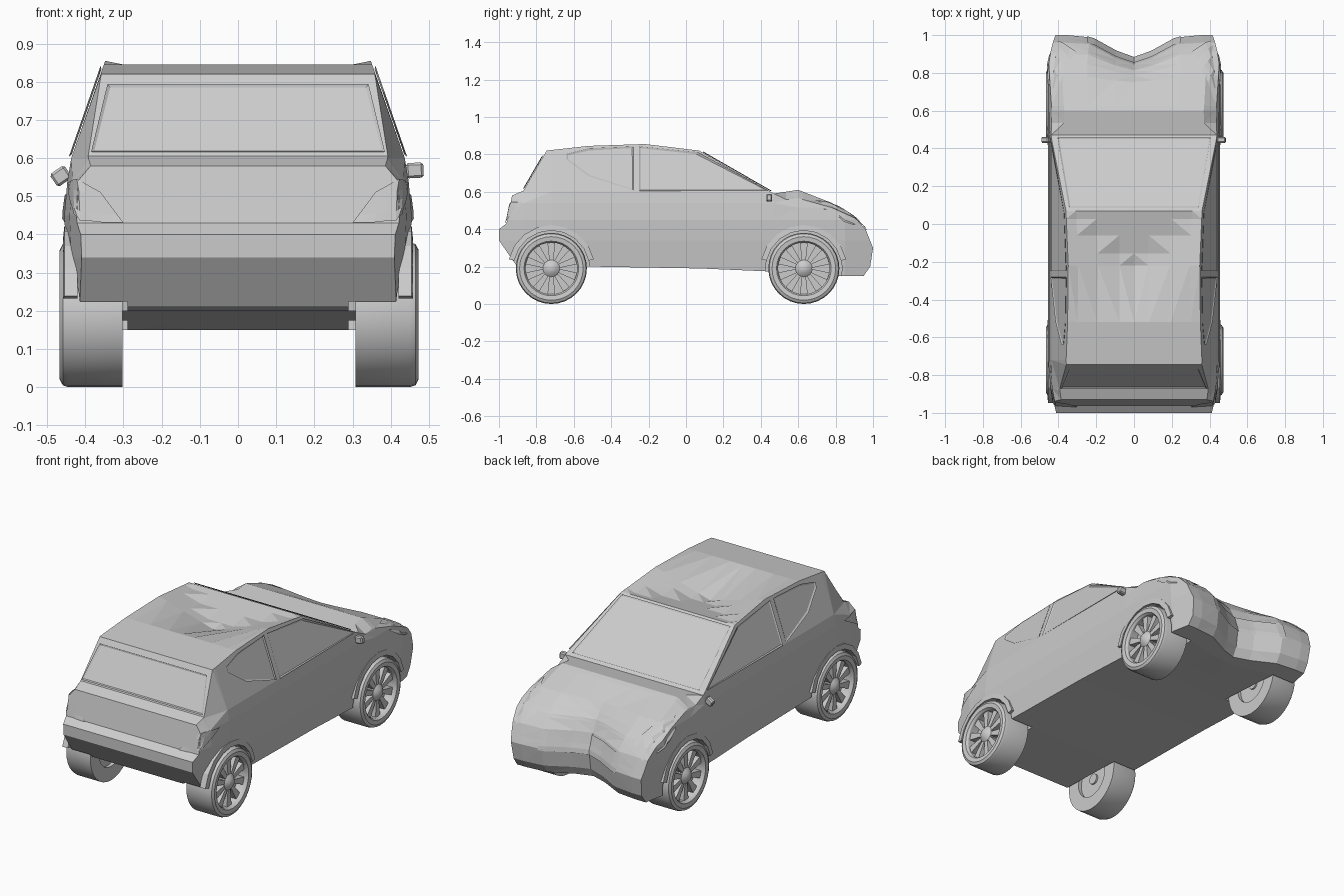
import bpy, bmesh, math
from mathutils import Vector, Matrix

if "Cube" in bpy.data.objects:
    bpy.data.objects.remove(bpy.data.objects["Cube"])


def make(name, bm, smooth=None):
    mesh = bpy.data.meshes.new(name)
    bm.to_mesh(mesh)
    bm.free()
    ob = bpy.data.objects.new(name, mesh)
    bpy.context.collection.objects.link(ob)
    if smooth:
        bpy.ops.object.select_all(action='DESELECT')
        ob.select_set(True)
        bpy.context.view_layer.objects.active = ob
        bpy.ops.object.shade_smooth_by_angle(angle=math.radians(smooth))
    return ob


def lerp(table, t):
    if t <= table[0][0]:
        return table[0][1]
    for (a, p), (b, q) in zip(table, table[1:]):
        if t <= b:
            return p + (q - p) * (t - a) / (b - a)
    return table[-1][1]


# Half width of the body by height, narrowed towards both ends
WIDTH = [(.15, .43), (.21, .436), (.34, .45), (.45, .455), (.54, .447), (.6, .437), (.855, .348)]
TAPER = [(-1, .91), (-.87, .97), (-.72, 1), (.85, 1), (1, .93)]
NOTCH = [(0, .12), (.1, .085), (.25, 0)]
DIP = .1


def shape(v):
    u, y, z = v.co
    a = abs(u)
    x = u * lerp(WIDTH, z) * lerp(TAPER, y)
    if y < -.8 and z > .57:                       # narrow tailgate
        x *= .93
    if y > .5 and z > .45 and a > .99:            # fender shoulder
        z -= .28 * (z - .45)
    if z > .75 and -.5 < y < .07:                 # dented roof
        z -= DIP * min((.07 - y) / .29, 1 - a)
    y -= lerp(NOTCH, abs(x)) * max(0, min(1, (y - .72) / .25))   # notched nose
    v.co = (x, y, z)


# Body: side profile swept across, sliced, then shaped
profile = [(-.91, .21), (-1, .34), (-1, .40), (-.96, .43), (-.93, .58), (-.87, .605),
           (-.745, .82), (-.52, .845), (-.22, .855), (.07, .82), (.47, .59), (.6, .61),
           (.78, .54), (.9, .465), (.96, .40), (1, .30), (.985, .2), (.95, .15),
           (.82, .15), (.42, .175), (.07, .19), (-.52, .2)]
cols = [-1, -.85, -.55, -.22, 0, .22, .55, .85, 1]
bm = bmesh.new()
grid = [[bm.verts.new((u, y, z)) for y, z in profile] for u in cols]
n = len(profile)
for a, b in zip(grid, grid[1:]):
    for i in range(n):
        j = (i + 1) % n
        bm.faces.new((a[i], a[j], b[j], b[i]))
bm.faces.new(grid[0])
bm.faces.new(grid[-1])
cuts = [((0, 0, z), (0, 0, 1)) for z in (.34, .45, .54, .6)]
cuts += [((0, y, 0), (0, 1, 0)) for y in (-.87, -.72, -.22, -.156, -.06, .027, .07, .47, .6, .85)]
for co, no in cuts:
    bmesh.ops.bisect_plane(bm, geom=bm.verts[:] + bm.edges[:] + bm.faces[:],
                           plane_co=co, plane_no=no, dist=1e-5)
for v in bm.verts:
    shape(v)
bmesh.ops.triangulate(bm, faces=bm.faces[:])
bmesh.ops.recalc_face_normals(bm, faces=bm.faces[:])
body = make("body", bm)

# Wheel wells
AXLES = (-.72, .63)
bm = bmesh.new()
for y in AXLES:
    for s in (-1, 1):
        m = Matrix.Translation((s * .45, y, .19)) @ Matrix.Rotation(math.pi / 2, 4, 'Y')
        bmesh.ops.create_cone(bm, cap_ends=True, segments=24, radius1=.205, radius2=.205,
                              depth=.32, matrix=m)
cutter = make("wheel_well_cutter", bm)
cutter.hide_render = True
cutter.hide_viewport = True
mod = body.modifiers.new("wells", 'BOOLEAN')
mod.operation = 'DIFFERENCE'
mod.solver = 'EXACT'
mod.object = cutter


def mirror(ob):
    ob.modifiers.new("mirror", 'MIRROR').use_clip = False


# Wheel arch lips
for label, y0 in zip(("rear", "front"), AXLES):
    bm = bmesh.new()
    rings = []
    for i in range(9):
        t = math.radians(12 + 156 * i / 8)
        rings.append([bm.verts.new((x, y0 + r * math.cos(t), .19 + r * math.sin(t)))
                      for r, x in ((.203, .42), (.203, .458), (.232, .455), (.232, .42))])
    for a, b in zip(rings, rings[1:]):
        for i in range(4):
            j = (i + 1) % 4
            bm.faces.new((a[i], a[j], b[j], b[i]))
    bm.faces.new(rings[0])
    bm.faces.new(rings[-1])
    bmesh.ops.recalc_face_normals(bm, faces=bm.faces[:])
    mirror(make(label + "_arch_lip", bm))


def pane(name, pts, both=False):
    """Flat glass with a thin raised frame."""
    bm = bmesh.new()
    f = bm.faces.new([bm.verts.new(p) for p in pts])
    f.normal_update()
    if f.normal.dot(f.calc_center_median() - Vector((0, 0, .4))) < 0:
        f.normal_flip()
    bmesh.ops.translate(bm, verts=bm.verts[:], vec=f.normal * .007)
    bmesh.ops.inset_individual(bm, faces=[f], thickness=.011, depth=-.005)
    ob = make(name, bm)
    if both:
        mirror(ob)


def side(pts):
    return [(lerp(WIDTH, z), y, z) for y, z in pts]


pane("front_side_window", side([(-.25, .84), (.06, .81), (.44, .605), (-.25, .602)]), True)
pane("rear_side_window", side([(-.64, .80), (-.52, .83), (-.28, .84), (-.28, .605),
                               (-.52, .68), (-.64, .77)]), True)
pane("windscreen", [(-.405, .455, .599), (.405, .455, .599), (.345, .085, .811), (-.345, .085, .811)])
pane("rear_window", [(-.385, -.866, .612), (.385, -.866, .612), (.342, -.762, .791), (-.342, -.762, .791)])


def wrapped(name, top, bottom, both=False):
    """Panel laid over the body surface."""
    bm = bmesh.new()
    a, b = ([bm.verts.new(p) for p in row] for row in (top, bottom))
    for i in range(len(a) - 1):
        bm.faces.new((a[i], a[i + 1], b[i + 1], b[i]))
    bmesh.ops.subdivide_edges(bm, edges=bm.edges[:], cuts=3, use_grid_fill=True)
    ob = make(name, bm)
    w = ob.modifiers.new("wrap", 'SHRINKWRAP')
    w.target = body
    w.wrap_mode = 'ABOVE_SURFACE'
    w.offset = .006
    if both:
        mirror(ob)


# Lamps and grille
wrapped("headlight", [(.40, .68, .53), (.31, .92, .46)], [(.445, .80, .46), (.40, .97, .39)], True)
wrapped("tail_lamp", [(.36, -.945, .51), (.415, -.93, .54), (.447, -.80, .535)],
        [(.30, -.965, .43), (.41, -.965, .435), (.438, -.92, .47)], True)
xs = (-.25, -.1, 0, .1, .25)
wrapped("grille", [(x, .965 - lerp(NOTCH, abs(x)), .39) for x in xs],
        [(x, 1 - lerp(NOTCH, abs(x)), .29) for x in xs])

# Door mirrors
for label, loc, tilt in (("right", (.463, .445, .568), -.05), ("left", (-.464, .445, .553), -.6)):
    bm = bmesh.new()
    m = (Matrix.Translation(loc) @ Matrix.Rotation(tilt, 4, 'Y')
         @ Matrix.Diagonal((.046, .03, .04, 1)))
    bmesh.ops.create_cube(bm, size=1, matrix=m)
    bmesh.ops.bevel(bm, geom=bm.edges[:], offset=.006, segments=1, affect='EDGES')
    make(label + "_mirror", bm)


def lathe(name, pts, steps):
    bm = bmesh.new()
    vs = [bm.verts.new((x, 0, r)) for r, x in pts]
    es = [bm.edges.new(p) for p in zip(vs, vs[1:])]
    bmesh.ops.spin(bm, geom=vs + es, axis=(1, 0, 0), cent=(0, 0, 0),
                   angle=2 * math.pi, steps=steps)
    bmesh.ops.remove_doubles(bm, verts=bm.verts[:], dist=1e-4)
    bmesh.ops.recalc_face_normals(bm, faces=bm.faces[:])
    return make(name, bm, 30)


# Wheel: tyre, rim with hub, ten spokes
tyre = lathe("tyre", [(.138, .07), (.146, .082), (.17, .085), (.185, .077), (.19, .062), (.19, -.08),
                      (.11, -.08), (.11, -.06), (.03, -.06), (.03, -.07), (0, -.07)], 32)
rim = lathe("rim", [(0, .082), (.025, .077), (.045, .06), (.045, .02), (.138, .02), (.138, .07)], 32)
bm = bmesh.new()
for i in range(10):
    made = bmesh.ops.create_cube(bm, size=1)["verts"]
    for v in made:
        out = v.co.z > 0
        v.co = (.035 + v.co.x * .05, v.co.y * (.042 if out else .02), .14 if out else .035)
    bmesh.ops.rotate(bm, verts=made, cent=(0, 0, 0),
                     matrix=Matrix.Rotation(2 * math.pi * i / 10, 3, 'X'))
spokes = make("spokes", bm)
for part in (tyre, rim, spokes):
    first = True
    for y in AXLES:
        for s in (1, -1):
            ob = part if first else part.copy()
            if not first:
                bpy.context.collection.objects.link(ob)
            first = False
            ob.location = (s * .385 + .003, y, .19)
            ob.rotation_euler = (0, 0, 0 if s > 0 else math.pi)
